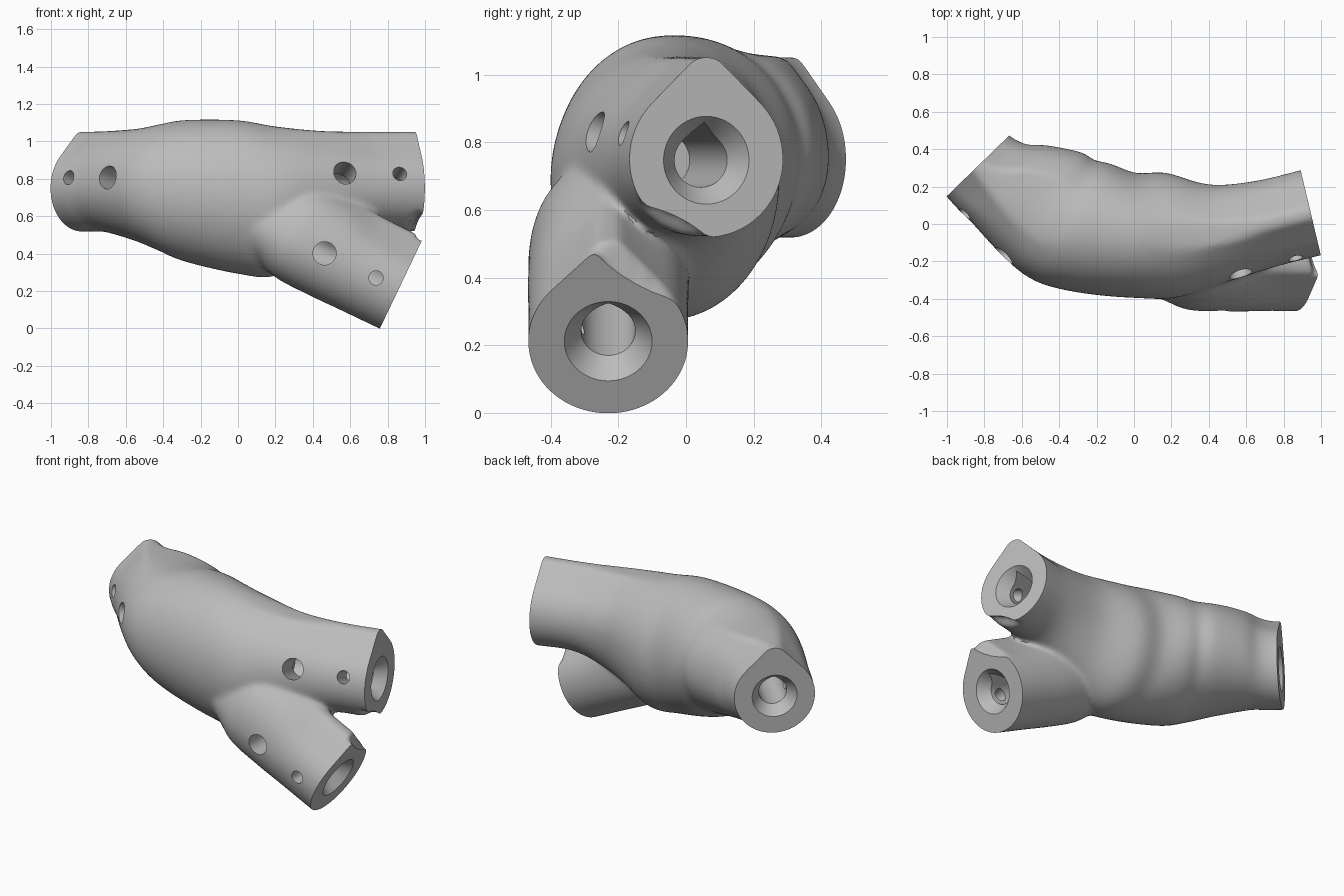
import bpy, bmesh
from math import sin, cos, pi, radians
from mathutils import Vector

cube = bpy.data.objects.get("Cube")
if cube:
    bpy.data.objects.remove(cube, do_unlink=True)

grey = bpy.data.materials.new("light_grey")
grey.use_nodes = True
grey.diffuse_color = (0.5, 0.5, 0.5, 1)
grey.node_tree.nodes["Principled BSDF"].inputs["Base Color"].default_value = (0.5, 0.5, 0.5, 1)

UP = Vector((0, 0, 1))
SIDES = 64


def section(centre, side, up, r, low, high, peak=1.0):
    """Ring with a round lower half; peak turns the upper half into a blunt roof."""
    ring = []
    for i in range(SIDES):
        a = 2 * pi * i / SIDES
        x, z = r * cos(a), low * sin(a)
        if a < pi:
            k = 1.0
            if pi / 4 < a < 3 * pi / 4:
                k = 1 / cos(abs(a - pi / 2) - pi / 4)
            roof = min(r * sin(a) * k, high)
            x *= 1 + (k - 1) * peak
            z = peak * roof + (1 - peak) * high * sin(a)
        ring.append(centre + side * x + up * z)
    return ring


def loft(name, rings, helper=True):
    bm = bmesh.new()
    rows = [[bm.verts.new(p) for p in ring] for ring in rings]
    for a, b in zip(rows, rows[1:]):
        for i in range(SIDES):
            j = (i + 1) % SIDES
            bm.faces.new((a[i], a[j], b[j], b[i]))
    bm.faces.new(rows[0])
    bm.faces.new(rows[-1])
    bmesh.ops.recalc_face_normals(bm, faces=bm.faces)
    me = bpy.data.meshes.new(name)
    bm.to_mesh(me)
    bm.free()
    ob = bpy.data.objects.new(name, me)
    bpy.context.collection.objects.link(ob)
    ob.hide_render = helper
    return ob


def rod(name, start, end, r0, r1):
    axis = (end - start).normalized()
    side = axis.orthogonal().normalized()
    up = axis.cross(side)
    return loft(name, [section(p, side, up, r, r, r, 0)
                       for p, r in ((start, r0), (end, r1))])


def smooth_stations(rows, steps=5):
    """Catmull-Rom curve through rows of numbers."""
    out = []
    for i in range(len(rows) - 1):
        quad = [rows[max(i - 1, 0)], rows[i], rows[i + 1], rows[min(i + 2, len(rows) - 1)]]
        for s in range(steps):
            t = s / steps
            out.append([b + 0.5 * t * (c - a + t * (2 * a - 5 * b + 4 * c - d
                        + t * (3 * (b - c) + d - a))) for a, b, c, d in zip(*quad)])
    return out + [rows[-1]]


def bake(ob):
    bpy.context.view_layer.update()
    graph = bpy.context.evaluated_depsgraph_get()
    me = bpy.data.meshes.new_from_object(ob.evaluated_get(graph))
    ob.modifiers.clear()
    ob.data = me


def combine(ob, other, operation):
    m = ob.modifiers.new("join", "BOOLEAN")
    m.operation, m.solver, m.object = operation, "EXACT", other
    bake(ob)
    bpy.data.objects.remove(other, do_unlink=True)


class Arm:
    """Socket frame: mouth centre, outward axis, screw side and up."""
    def __init__(self, centre, axis, side, tilt):
        self.c, self.a = Vector(centre), Vector(axis).normalized()
        self.side = Vector(side).normalized()
        self.up = self.side.cross(self.a)
        if self.up.z < 0:
            self.up.negate()
        self.screw = self.side * cos(radians(tilt)) + self.up * sin(radians(tilt))

    def at(self, s):
        return self.c + self.a * s


right_arm = Arm((-0.835, 0.31, 0.75), (-0.7, 0.72, 0), (-0.72, -0.7, 0), 14)
left_arm = Arm((0.945, 0.06, 0.747), (0.97, 0.23, 0), (0.23, -0.97, 0), 20)
low_arm = Arm((0.86, -0.23, 0.212), (0.9, 0, -0.43), (0, -1, 0), 0)
arms = (right_arm, left_arm, low_arm)

# Main body: x, y, heading, half width, bottom, top, roof amount
stations = [
    (-0.912, 0.389, -46, 0.234, 0.518, 1.052, 1),
    (-0.835, 0.31, -46, 0.234, 0.518, 1.052, 1),
    (-0.755, 0.25, -46, 0.253, 0.518, 1.052, 1),
    (-0.665, 0.215, -45, 0.29, 0.51, 1.055, 0.8),
    (-0.5, 0.112, -38, 0.346, 0.46, 1.07, 0.4),
    (-0.39, 0.03, -30, 0.36, 0.41, 1.095, 0.15),
    (-0.27, -0.01, -20, 0.36, 0.355, 1.115, 0),
    (0, -0.06, 0, 0.335, 0.292, 1.113, 0),
    (0.2, -0.06, 5, 0.335, 0.28, 1.08, 0.2),
    (0.45, -0.05, 10, 0.265, 0.4, 1.055, 0.7),
    (0.7, 0.0, 13, 0.236, 0.515, 1.052, 1),
    (0.945, 0.06, 13.4, 0.234, 0.518, 1.052, 1),
    (1.02, 0.078, 13.4, 0.234, 0.518, 1.052, 1),
]
rings = []
for x, y, head, r, low, high, peak in smooth_stations(stations):
    h, peak = radians(head), min(max(peak, 0), 1)
    mid = 0.75 * peak + (low + high) / 2 * (1 - peak)
    rings.append(section(Vector((x, y, mid)), Vector((-sin(h), cos(h), 0)), UP,
                         r, mid - low, high - mid, peak))
body = loft("branching_pipe_joint", rings, helper=False)

# Lower branch, narrowing where it flows into the body: distance, radius, top, roof
branch = loft("lower_branch", [
    section(low_arm.at(s), low_arm.side, low_arm.up, r, r, top, peak)
    for s, r, top, peak in smooth_stations([
        (-0.9, 0.13, 0.15, 0), (-0.75, 0.185, 0.23, 0), (-0.62, 0.23, 0.3, 0),
        (-0.42, 0.238, 0.32, 0.3), (-0.24, 0.237, 0.31, 0.8), (-0.1, 0.237, 0.305, 1),
        (0.08, 0.237, 0.305, 1)])])

# Clearance scoops between the two neighbouring mouths
for target, arm, s in ((branch, left_arm, -0.06), (body, low_arm, -0.1)):
    combine(target, rod("clearance", arm.at(s), arm.at(0.5), 0.43, 0.43), "DIFFERENCE")
combine(body, branch, "UNION")

# Blend the parts into one skin
m = body.modifiers.new("skin", "REMESH")
m.mode, m.voxel_size = "VOXEL", 0.013
m = body.modifiers.new("blend", "SMOOTH")
m.factor, m.iterations = 0.5, 14
bake(body)

# Flat mouths
bm = bmesh.new()
bm.from_mesh(body.data)
for arm in arms:
    cut = bmesh.ops.bisect_plane(bm, geom=bm.verts[:] + bm.edges[:] + bm.faces[:],
                                 plane_co=arm.c, plane_no=arm.a, clear_outer=True)
    edges = [e for e in cut["geom_cut"] if isinstance(e, bmesh.types.BMEdge)]
    bmesh.ops.holes_fill(bm, edges=edges, sides=0)
bmesh.ops.recalc_face_normals(bm, faces=bm.faces)
bm.to_mesh(body.data)
bm.free()

# Sockets: chamfered entry, roofed bore and two screw holes each
for arm in arms:
    combine(body, rod("chamfer", arm.at(0.01), arm.at(-0.07), 0.137, 0.08), "DIFFERENCE")
    bore = [section(arm.at(s), arm.side, arm.up, 0.08, 0.08, 0.113) for s in (0.02, -0.55)]
    combine(body, loft("bore", bore), "DIFFERENCE")
    for s, r in ((-0.135, 0.038), (-0.44, 0.062)):
        p = arm.at(s)
        combine(body, rod("screw_hole", p, p + arm.screw * 0.5, r, r), "DIFFERENCE")

body.data.materials.clear()
body.data.materials.append(grey)
for f in body.data.polygons:
    f.material_index = 0
bpy.ops.object.select_all(action="DESELECT")
body.select_set(True)
bpy.context.view_layer.objects.active = body
bpy.ops.object.shade_smooth_by_angle(angle=radians(32))
